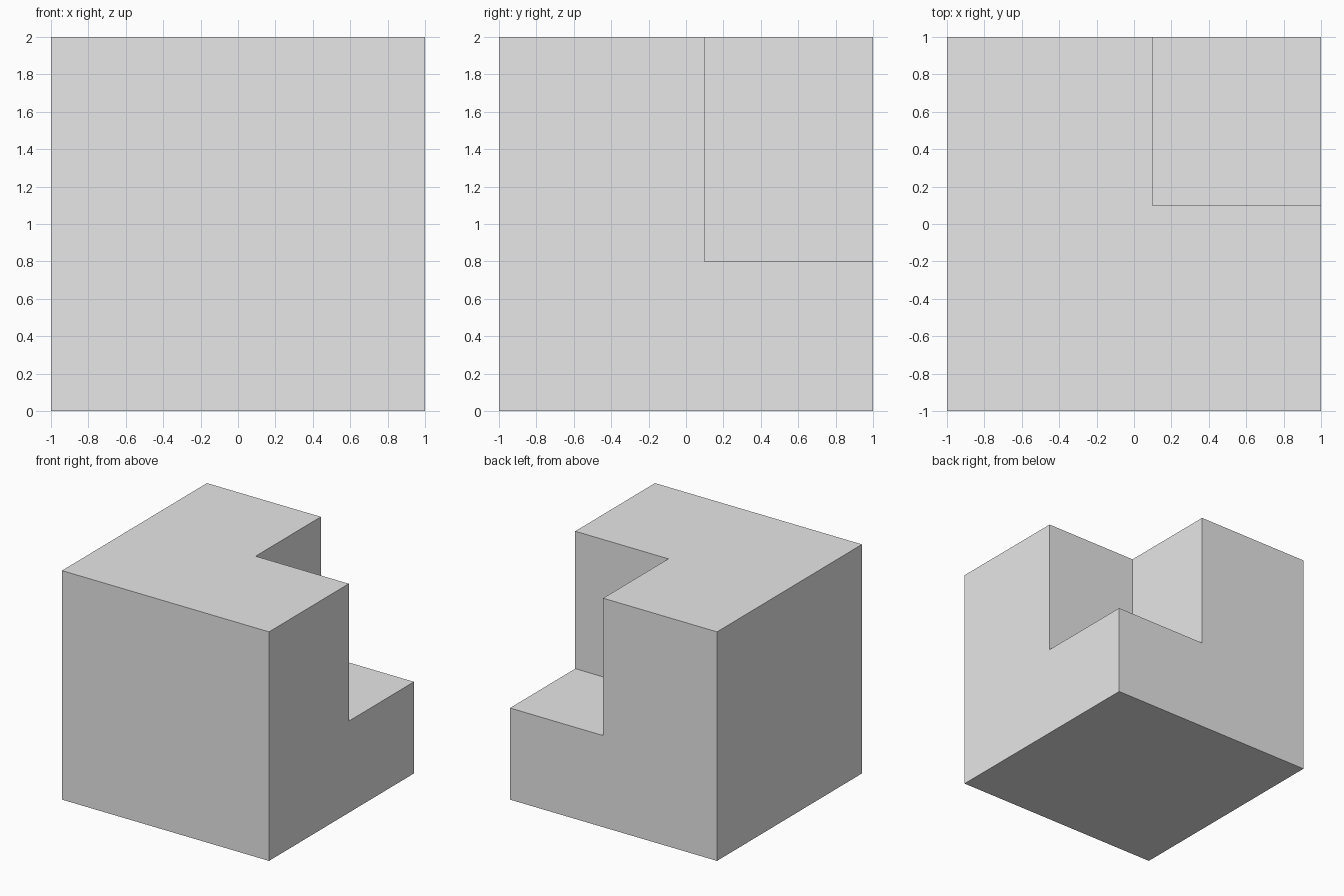
import bpy

if "Cube" in bpy.data.objects:
    bpy.data.objects.remove(bpy.data.objects["Cube"], do_unlink=True)

# Plain grey material
grey = bpy.data.materials.new("light_grey")
grey.use_nodes = True
colour = (0.8, 0.8, 0.8, 1)
grey.diffuse_color = colour
grey.node_tree.nodes["Principled BSDF"].inputs["Base Color"].default_value = colour


def box(name, low, high):
    """Axis-aligned box between two opposite corners."""
    centre = [(a + b) / 2 for a, b in zip(low, high)]
    bpy.ops.mesh.primitive_cube_add(size=1, location=centre)
    obj = bpy.context.object
    obj.name = obj.data.name = name
    obj.scale = [b - a for a, b in zip(low, high)]
    bpy.ops.object.transform_apply(location=True, rotation=False, scale=True)
    obj.data.materials.append(grey)
    return obj


# Cutter for the back corner notch, overshooting the outer faces
cutter = box("notch_cutter", (0.1, 0.1, 0.8), (1.5, 1.5, 2.5))
cutter.hide_render = True

# Solid block with the corner cut away
block = box("notched_block", (-1, -1, 0), (1, 1, 2))
cut = block.modifiers.new("corner_notch", "BOOLEAN")
cut.operation = "DIFFERENCE"
cut.solver = "EXACT"
cut.object = cutter
bpy.ops.object.modifier_apply(modifier=cut.name)
bpy.data.objects.remove(cutter, do_unlink=True)
